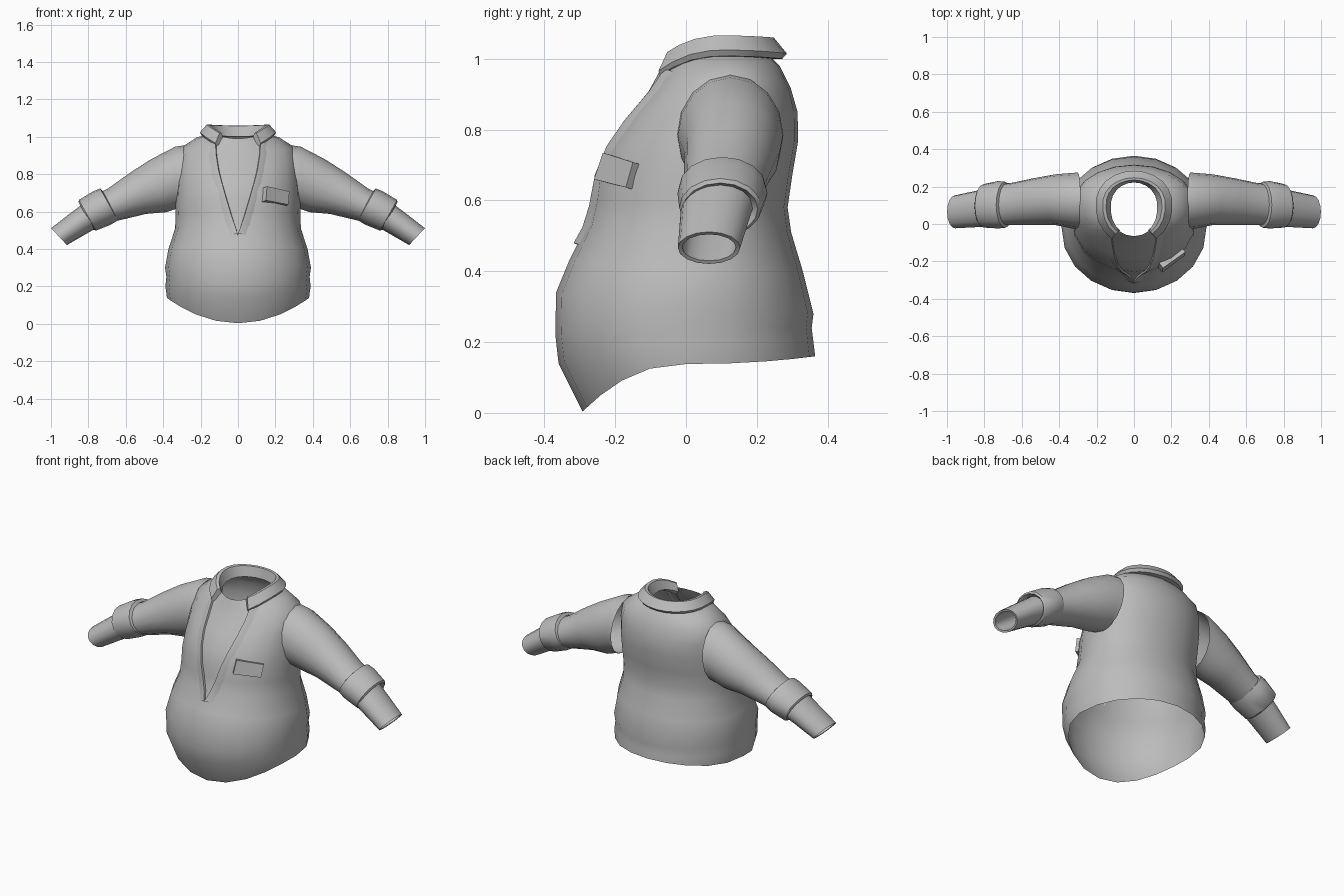
import bpy, bmesh, math
from mathutils import Vector
from mathutils.bvhtree import BVHTree

if "Cube" in bpy.data.objects:
    bpy.data.objects.remove(bpy.data.objects["Cube"])

grey = bpy.data.materials.new("grey_cloth")
grey.diffuse_color = (0.5, 0.5, 0.5, 1)
grey.use_nodes = True
grey.node_tree.nodes["Principled BSDF"].inputs["Base Color"].default_value = grey.diffuse_color


def add(name, verts, faces, angle=35, recalc=True):
    me = bpy.data.meshes.new(name)
    me.from_pydata([tuple(v) for v in verts], [], faces)
    me.materials.append(grey)
    bm = bmesh.new()
    bm.from_mesh(me)
    bmesh.ops.remove_doubles(bm, verts=bm.verts, dist=1e-5)
    if recalc:
        bmesh.ops.recalc_face_normals(bm, faces=bm.faces)
    bm.to_mesh(me)
    bm.free()
    ob = bpy.data.objects.new(name, me)
    bpy.context.collection.objects.link(ob)
    bpy.ops.object.select_all(action='DESELECT')
    bpy.context.view_layer.objects.active = ob
    ob.select_set(True)
    bpy.ops.object.shade_smooth_by_angle(angle=math.radians(angle))
    return ob


def loft(rings, closed=True):
    """Join rings of equal length with quads."""
    n = len(rings[0])
    verts = [v for r in rings for v in r]
    faces = []
    for i in range(len(rings) - 1):
        for j in range(n if closed else n - 1):
            k = (j + 1) % n
            faces.append((i*n + j, i*n + k, (i+1)*n + k, (i+1)*n + j))
    return verts, faces


def body_ring(w, yf, ys, yb, zf, zs, zb, angles, power=0.9):
    """Ring round the body given by its front, side and back positions."""
    pts = []
    for t in angles:
        c = math.cos(t)
        y, z = (yf, zf) if c > 0 else (yb, zb)
        pts.append(Vector((w * math.sin(t), ys + (y - ys) * abs(c) ** power,
                           zs + (z - zs) * c * c)))
    return pts


# Torso: open at hem and neck
SEG = 20
full = [2 * math.pi * i / SEG for i in range(SEG)]
torso_rows = [
    (.380, -.292, .00, .365, .003, .138, .160),
    (.388, -.360, .00, .360, .14, .20, .20),
    (.383, -.369, .00, .355, .22, .25, .24),
    (.390, -.367, .00, .360, .34, .30, .28),
    (.372, -.330, .02, .330, .43, .40, .40),
    (.336, -.280, .04, .297, .53, .51, .51),
    (.334, -.264, .05, .287, .60, .59, .58),
    (.335, -.255, .06, .300, .67, .67, .67),
    (.330, -.225, .08, .317, .75, .76, .77),
    (.322, -.170, .10, .315, .83, .86, .85),
    (.300, -.110, .12, .295, .90, .945, .92),
    (.220, -.080, .11, .265, .955, .997, .98),
    (.135, -.065, .09, .235, .990, 1.02, 1.01),
]
tv, tf = loft([body_ring(*r, full) for r in torso_rows])
add("torso", tv, tf, 45)
surface = BVHTree.FromPolygons([tuple(v) for v in tv], tf)


def front_point(x, z, lift):
    hit, nor, _, _ = surface.ray_cast(Vector((x, -2, z)), Vector((0, 1, 0)))
    if nor.y > 0:
        nor = -nor
    return hit + nor * lift


# Front opening: raised edge of the outer layer along a V neckline
path = [(.118, .965), (.115, .90), (.102, .82), (.085, .75), (.062, .67),
        (.035, .58), (.015, .52), (.0, .475)]
for side, label in ((-1, "left"), (1, "right")):
    rows = []
    for x, z in path:
        rows.append([front_point(side * (x + .045), z, -.002),
                     front_point(side * (x + .015), z, .009),
                     front_point(side * x, z, .011),
                     front_point(side * (x - .002), z, -.004)])
    v, f = loft(rows, closed=False)
    add("opening_edge_" + label, v, f, 30)

# Folded collar, open at the front
arc = [math.radians(36 + 288 * i / 18) for i in range(19)]
collar_rows = [
    (.150, -.065, .10, .240, .93, 1.005, 1.00),
    (.196, -.110, .10, .272, .925, 1.008, 1.00),
    (.205, -.115, .10, .285, .935, 1.025, 1.015),
    (.168, -.085, .10, .248, .995, 1.066, 1.060),
    (.150, -.070, .10, .235, .997, 1.064, 1.058),
    (.125, -.062, .09, .222, .96, 1.01, 1.00),
]
rings = [body_ring(*r, arc) for r in collar_rows]
v, f = loft(rings + [rings[0]], closed=False)
m, n = len(collar_rows), len(arc)
f += [tuple(i * n for i in range(m)), tuple(i * n + n - 1 for i in range(m))]
add("collar", v, f, 40)


def arm_ring(side, x, y, z, tilt, h, ry, count=16):
    """Oval section; tilt leans its top outwards."""
    a = math.radians(tilt)
    pts = []
    for i in range(count):
        t = 2 * math.pi * i / count
        u = h * math.sin(t)
        pts.append(Vector((side * (x + u * math.sin(a)), y + ry * math.cos(t),
                           z + u * math.cos(a))))
    return pts


# Sleeves with turned cuffs and open forearm ends
sleeve_rows = [
    (.300, .125, .785, -5, .170, .150),
    (.335, .125, .780, 0, .167, .148),
    (.425, .130, .738, 16, .147, .135),
    (.535, .120, .697, 22, .118, .125),
    (.655, .107, .640, 28, .092, .113),
    (.720, .103, .617, 30, .085, .110),
]
cuff_rows = [
    (.685, .103, .640, 29, .080, .105),
    (.690, .103, .638, 29, .097, .123),
    (.725, .103, .620, 29, .101, .127),
    (.805, .097, .580, 29, .094, .116),
    (.812, .097, .576, 29, .084, .106),
    (.795, .097, .584, 29, .068, .090),
]
forearm_rows = [
    (.770, .090, .592, 31, .076, .103),
    (.860, .078, .532, 36, .069, .096),
    (.957, .065, .466, 43, .062, .088),
    (.955, .065, .467, 43, .051, .076),
    (.850, .078, .538, 36, .055, .082),
    (.740, .095, .605, 30, .060, .090),
]
for side, label in ((-1, "left"), (1, "right")):
    for part, rows in (("sleeve", sleeve_rows), ("cuff", cuff_rows),
                       ("forearm", forearm_rows)):
        add(part + "_" + label, *loft([arm_ring(side, *r) for r in rows]), 40)

# Chest pocket plate
corners = [Vector(c) for c in ((.155, -.235, .735), (.275, -.150, .708),
                               (.270, -.170, .637), (.150, -.260, .660))]
normal = (corners[1] - corners[0]).cross(corners[3] - corners[0]).normalized()
if normal.y < 0:
    normal = -normal
v, f = loft([corners, [c + normal * .035 for c in corners]])
add("chest_pocket", v, f + [(0, 1, 2, 3), (4, 5, 6, 7)], 20)
